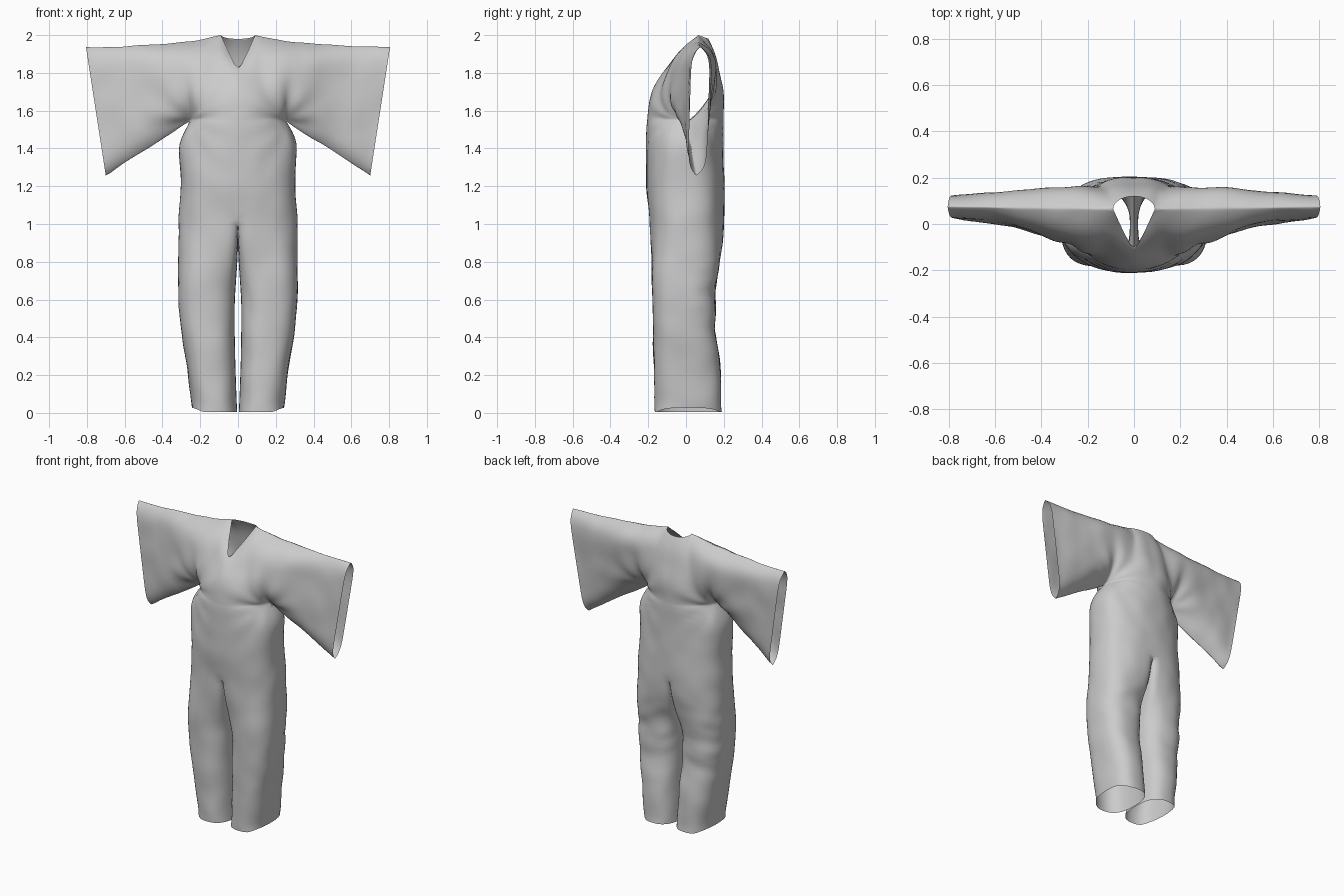
import bpy, bmesh, math
from mathutils import Vector, noise

if "Cube" in bpy.data.objects:
    bpy.data.objects.remove(bpy.data.objects["Cube"])


def spline(table, t):
    """Smooth interpolation through rows of (t, value, value, ...)."""
    n = len(table)
    i = max(0, min(n - 2, sum(1 for r in table if r[0] <= t) - 1))
    a, b = table[i], table[i + 1]
    p, q = table[max(i - 1, 0)], table[min(i + 2, n - 1)]
    h = b[0] - a[0]
    k = max(0, min(1, (t - a[0]) / h))
    out = []
    for c in range(1, len(a)):
        ma = (b[c] - p[c]) / (b[0] - p[0]) * h
        mb = (q[c] - a[c]) / (q[0] - a[0]) * h
        out.append((2*k**3 - 3*k*k + 1)*a[c] + (k**3 - 2*k*k + k)*ma
                   + (3*k*k - 2*k**3)*b[c] + (k**3 - k*k)*mb)
    return out


def spow(x, e):
    return math.copysign(abs(x) ** e, x)


def smoothstep(k):
    k = max(0, min(1, k))
    return k * k * (3 - 2 * k)


def grid(bm, f, nu, nv):
    """Sew in one cloth panel and its mirror image."""
    for sign in (1, -1):
        vs = []
        for i in range(nu + 1):
            row = []
            for j in range(nv + 1):
                x, y, z = f(i / nu, j / nv)
                row.append(bm.verts.new((sign * x, y, z)))
            vs.append(row)
        for i in range(nu):
            for j in range(nv):
                bm.faces.new((vs[i][j], vs[i+1][j], vs[i+1][j+1], vs[i][j+1]))


# z, half width, front y, back y
TORSO = [(1.04, .315, -.195, .208), (1.2, .302, -.21, .202), (1.32, .308, -.212, .2),
         (1.43, .316, -.212, .2), (1.5, .288, -.21, .2), (1.55, .248, -.207, .2)]
# z, outer x, front y, back y
LEG = [(0, .24, -.165, .19), (.3, .28, -.172, .178), (.45, .305, -.175, .152),
       (.52, .312, -.176, .16), (.65, .317, -.18, .155), (.8, .318, -.185, .175),
       (1.04, .315, -.192, .208)]
# s (1 = armpit, 2 = cuff), shoulder x, y, z
SHOULDER = [(.5, .09, .065, 2.0), (.7, .165, .065, 1.985), (1, .30, .067, 1.963),
            (1.5, .55, .07, 1.947), (2, .805, .075, 1.937)]
# s, front bulge, back bulge, squareness at bottom, at top
BULGE = [(0, -.025, .025, 2, 3), (.5, -.072, .055, 2, 4), (1, -.12, .115, 2.4, 4),
         (1.5, -.06, .085, 4, 6), (2, -.045, .053, 9, 9)]


def ring(z, u):
    """Half torso ring: u 0 front centre, .5 side seam, 1 back centre."""
    w, yf, yb = spline(TORSO, z)
    e = .8 + .2 * smoothstep((z - 1.2) / .35)
    c, s = math.cos(u * math.pi), math.sin(u * math.pi)
    x = w * max(s, 0) ** e if 0 < u < 1 else 0
    return Vector((x, abs(c) ** e * (yf if c > 0 else yb), z))


def torso(u, v):
    return ring(1.04 + .51 * v, u)


def leg_section(phi, z):
    xo, yf, yb = spline(LEG, z)
    xi = .004 + .013 * math.sin(math.pi * min(1, z))
    return ((xo + xi) / 2 + (xo - xi) / 2 * spow(math.sin(phi), .78),
            (yf + yb) / 2 - (yb - yf) / 2 * spow(math.cos(phi), .78))


def leg_point(start, phi, v):
    hem = .022 * smoothstep((math.sin(phi) - .3) / .7) + .004
    z = start.z + (hem - start.z) * v
    x, y = leg_section(phi, z)
    k = smoothstep(v / .4)
    return start.lerp(Vector((x, y, z)), k)[:2] + (z,)


def leg_outer(u, v):
    return leg_point(ring(1.04, u), math.radians(-45 + 270 * u), v)


def leg_inner(u, v):
    start = ring(1.04, 1).lerp(ring(1.04, 0), u)
    start.z -= .11 * math.sin(math.pi * u) ** .8 if 0 < u < 1 else 0
    return leg_point(start, math.radians(225 + 90 * u), v)


def upper(back):
    """Front or back panel from centre line to cuff, neckline cut out."""
    def f(u, v):
        s = u * 2.5
        s = s if s < 1 else 1 + (s - 1) / 1.5
        if s <= 1:
            low = ring(1.55, 1 - s / 2 if back else s / 2)
        else:
            low = ring(1.55, .5).lerp(Vector((.70, .055, 1.257)), s - 1)
        if s < .5:
            k = 2 * s
            if back:
                a = k * math.pi / 2
                top = Vector((.09*math.sin(a), .065 + .055*math.cos(a), 2 - .02*math.cos(a)))
            else:
                top = Vector((.09 * k ** .85, -.11 + .175 * k, 1.82 + .18 * k))
        else:
            top = Vector(spline(SHOULDER, s))
        bf, bb, pb, pt = spline(BULGE, s)
        t = .5 - .5 * math.cos(math.pi * v)
        co = low.lerp(top, t)
        co.y += (bb if back else bf) * (1 - abs(2*t - 1) ** (pb if t < .5 else pt))
        return co
    return f


# Sew all panels together
bm = bmesh.new()
grid(bm, torso, 32, 16)
grid(bm, leg_outer, 32, 40)
grid(bm, leg_inner, 14, 40)
grid(bm, upper(False), 40, 28)
grid(bm, upper(True), 40, 28)
bmesh.ops.remove_doubles(bm, verts=bm.verts, dist=.0006)
bmesh.ops.recalc_face_normals(bm, faces=bm.faces)

# Relax the seams, keeping the open hems in place
inner = [v for v in bm.verts if not v.is_boundary]
for _ in range(4):
    bmesh.ops.smooth_vert(bm, verts=inner, factor=.5, use_axis_x=True,
                          use_axis_y=True, use_axis_z=True)

# Cloth folds: soft creases, pleats radiating from the armpits, waist tucks
bm.normal_update()
moves = []
for v in inner:
    x, y, z = v.co
    d = .005 * noise.noise(Vector((x * 9, y * 9, z * 7)))
    dx, dz = abs(x) - .25, z - 1.55
    r = math.hypot(dx, dz)
    d += .006 * math.sin(math.atan2(dz, dx) * 8) * math.exp(-r / .2) * min(1, r / .1)
    tuck = abs(x) - (.2 - .25 * (1.5 - z))
    d -= .008 * math.exp(-(tuck / .05) ** 2) * smoothstep(1 - abs(z - 1.38) / .22)
    if y > .05:
        d += .008 * noise.noise(Vector((x * 7, 3, z * 14 + abs(x) * 6))) * smoothstep(1 - abs(z - .65) / .4)
    moves.append((v, v.normal * d * (smoothstep(abs(x) / .05) if z < 1.1 else 1)))
for v, m in moves:
    v.co += m

me = bpy.data.meshes.new("wide_sleeve_jumpsuit")
bm.to_mesh(me)
bm.free()
me.polygons.foreach_set("use_smooth", [True] * len(me.polygons))
obj = bpy.data.objects.new("wide_sleeve_jumpsuit", me)
bpy.context.collection.objects.link(obj)
